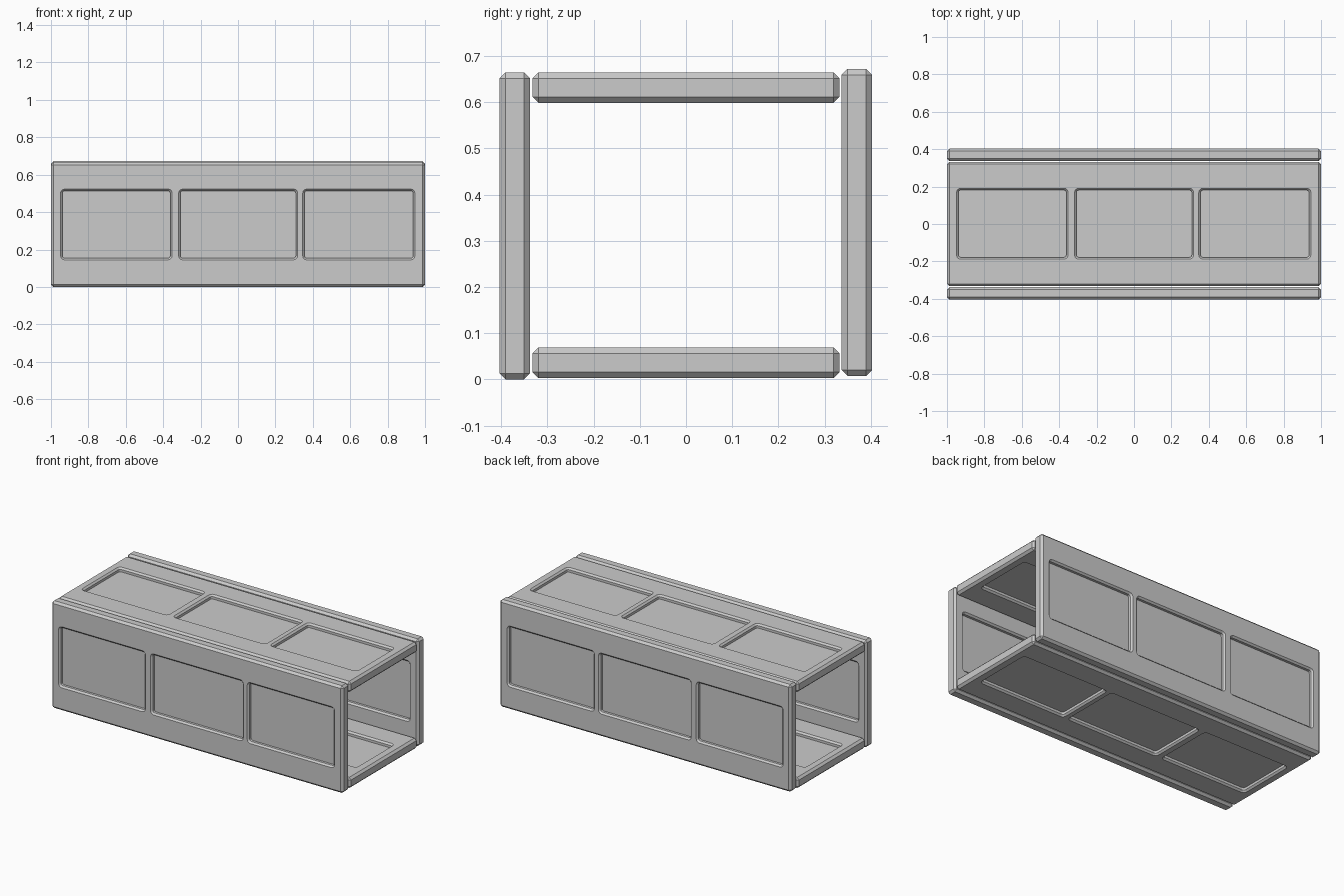
import bpy, bmesh
from math import radians, sin, cos, pi

if "Cube" in bpy.data.objects:
    bpy.data.objects.remove(bpy.data.objects["Cube"])

LENGTH, WIDTH, THICK, CHAMFER = 2.0, 0.665, 0.066, 0.013
DEPTH, SLOPE, ROUND = 0.025, 0.01, 0.022
WINDOWS = [(-0.949, -0.352), (-0.318, 0.319), (0.346, 0.946)]
V0, V1 = -0.188, 0.191


def to_object(bm, name):
    bmesh.ops.recalc_face_normals(bm, faces=bm.faces)
    mesh = bpy.data.meshes.new(name)
    bm.to_mesh(mesh)
    bm.free()
    ob = bpy.data.objects.new(name, mesh)
    bpy.context.collection.objects.link(ob)
    return ob


def rounded_loop(bm, x0, x1, grow, y, segs=3):
    """Rounded rectangle ring, grown outwards, at thickness position y."""
    r = ROUND + grow
    verts = []
    corners = [(x1, V1, 0), (x0, V1, 1), (x0, V0, 2), (x1, V0, 3)]
    for cx, cz, q in corners:
        sx = 1 if cx == x1 else -1
        sz = 1 if cz == V1 else -1
        for i in range(segs + 1):
            a = (q + i / segs) * pi / 2
            verts.append(bm.verts.new((cx - sx * ROUND + r * cos(a), y,
                                       cz - sz * ROUND + r * sin(a))))
    return verts


# Chamfered slab
bm = bmesh.new()
bmesh.ops.create_cube(bm, size=1)
bmesh.ops.scale(bm, vec=(LENGTH, THICK, WIDTH), verts=bm.verts)
bmesh.ops.bevel(bm, geom=bm.edges[:], offset=CHAMFER, segments=1, affect='EDGES')
slab = to_object(bm, "front_panel")

# Window recess cutters, with sloped rims, on both faces
bm = bmesh.new()
for side in (-1, 1):
    for x0, x1 in WINDOWS:
        rings = [rounded_loop(bm, x0, x1, grow, side * (THICK / 2 - d))
                 for grow, d in ((0.005, -0.005), (-SLOPE, SLOPE), (-SLOPE, DEPTH))]
        n = len(rings[0])
        for a, b in zip(rings, rings[1:]):
            for i in range(n):
                j = (i + 1) % n
                bm.faces.new((a[i], a[j], b[j], b[i]))
        bm.faces.new(rings[0])
        bm.faces.new(rings[-1])
cutter = to_object(bm, "window_cutter")
cutter.hide_render = True

# Cut the recesses and bake the result
mod = slab.modifiers.new("recesses", 'BOOLEAN')
mod.operation, mod.object, mod.solver = 'DIFFERENCE', cutter, 'EXACT'
bpy.context.view_layer.update()
panel = bpy.data.meshes.new_from_object(
    slab.evaluated_get(bpy.context.evaluated_depsgraph_get()))
slab.modifiers.clear()
slab.data = panel
bpy.data.objects.remove(cutter)

# Four panels around an open-ended tunnel
slab.location = (0, -0.371, WIDTH / 2)
for name, angle, y, z in (("back_panel", 180, 0.370, 0.34),
                          ("top_panel", -90, 0.0, 0.632),
                          ("bottom_panel", 90, 0.0, 0.036)):
    ob = bpy.data.objects.new(name, panel)
    ob.location = (0, y, z)
    ob.rotation_euler = (radians(angle), 0, 0)
    bpy.context.collection.objects.link(ob)
